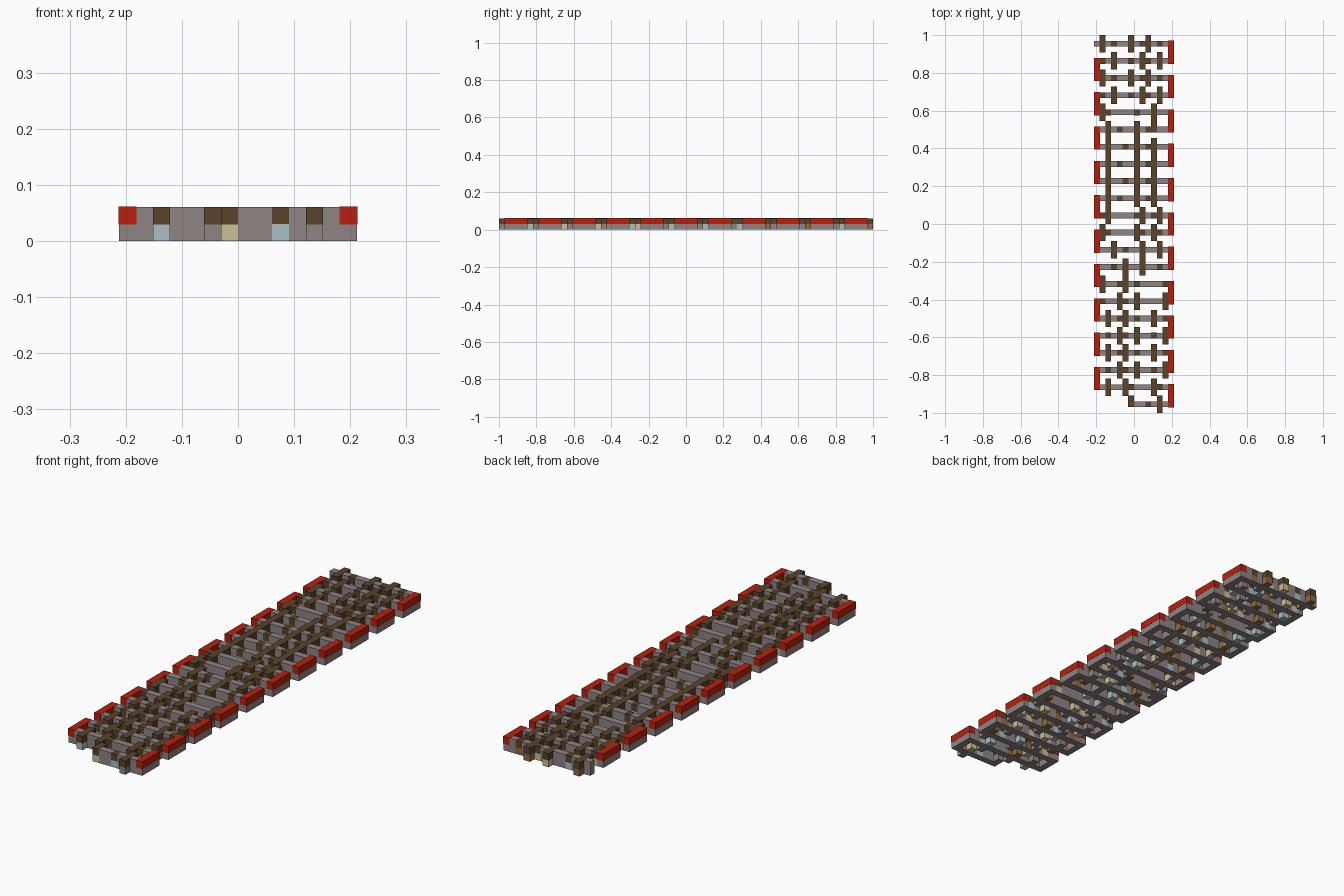
import bpy, bmesh
from mathutils import Matrix, Vector

if "Cube" in bpy.data.objects:
    bpy.data.objects.remove(bpy.data.objects["Cube"])

U = 1 / 33            # one grid cell
BARS = 22
EPS = 0.0008          # keeps overlapping faces apart


def material(name, rgb):
    lin = [((c / 255 + 0.055) / 1.055) ** 2.4 for c in rgb] + [1.0]
    m = bpy.data.materials.new(name)
    m.use_nodes = True
    m.diffuse_color = lin
    m.node_tree.nodes["Principled BSDF"].inputs["Base Color"].default_value = lin
    return m


MATS = {
    "grey": material("warm grey", (143, 132, 132)),
    "red": material("red", (184, 32, 14)),
    "brown": material("dark brown", (90, 67, 43)),
    "b": material("pale blue", (170, 192, 198)),
    "t": material("tan", (206, 191, 155)),
    "o": material("ochre brown", (143, 108, 66)),
}


class Part:
    """A set of boxes on the cell grid that share one colour."""

    def __init__(self, name, mat):
        self.name, self.mat, self.bm = name, mat, bmesh.new()

    def box(self, cols, rows, levels, grow=0.0):
        # inclusive cell ranges; rows count from the back to the front
        lo = Vector((cols[0] - 7, 33 - rows[1] - 1, levels[0])) * U
        hi = Vector((cols[1] - 6, 33 - rows[0], levels[1] + 1)) * U
        size = hi - lo + Vector((grow, grow, grow)) * 2
        mat = Matrix.Translation((lo + hi) / 2) @ Matrix.Diagonal((*size, 1))
        bmesh.ops.create_cube(self.bm, size=1, matrix=mat)

    def finish(self):
        mesh = bpy.data.meshes.new(self.name)
        self.bm.to_mesh(mesh)
        self.bm.free()
        mesh.materials.append(MATS[self.mat])
        obj = bpy.data.objects.new(self.name, mesh)
        bpy.context.collection.objects.link(obj)


def bar_row(i):
    return 1 + 3 * i


bars = Part("cross_bars", "grey")
sides = Part("side_links", "grey")
caps = Part("side_caps", "red")
strips = Part("top_strips", "brown")
inlays = Part("bar_inlays", "brown")
plain_feet = Part("grey_feet", "grey")
feet = {c: Part(n + "_feet", c)
        for c, n in (("b", "blue"), ("t", "tan"), ("o", "ochre"))}

# Winding path: bars joined at alternating ends, red on top of each link
for i in range(BARS):
    r = bar_row(i)
    bars.box((6 if i == BARS - 1 else 0, 13), (r, r), (0, 1))
    if i < BARS - 1:
        c = 13 if i % 2 == 0 else 0
        sides.box((c, c), (r + 1, r + 2), (0, 0))
        caps.box((c, c), (r, r + 3), (1, 1), EPS)

# Columns of the short strips that cross each bar
A, B, C, D = (1, 6, 9), (3, 8, 11), (4, 7, 12), (2, 5, 10)
crossings = [A, B, A, B, (1,), (), (), (), (), (),
             (2, 8, 11), (1, 7, 10), (3, 11), (), (1,),
             C, D, C, D, C, D, (6, 11)]
# Strips that run over several bars: column, first bar, last bar
long_strips = [(10, 4, 5), (2, 5, 9), (7, 5, 9), (10, 6, 9),
               (8, 12, 13), (5, 13, 14)]
runs = [(c, i, i) for i, cols in enumerate(crossings) for c in cols] + long_strips
end_on_bar = {(6, BARS - 1), (10, 5)}

taken = [set() for _ in range(BARS)]
for c, first, last in runs:
    front = bar_row(last) + (0 if (c, last) in end_on_bar else 1)
    strips.box((c, c), (bar_row(first) - 1, front), (1, 1), EPS / 2)
    for i in range(first, last + 1):
        taken[i].add(c)

# Two feet under each crossing: a coloured one and a grey one
right_feet = "obtoboobtbtbotbotbtobt"
cycle = "tob"
for i, cols in enumerate(taken):
    r = bar_row(i)
    for k, c in enumerate(sorted(cols, reverse=True)):
        key = right_feet[i] if k == 0 else cycle[(2 * i + k - 1) % 3]
        back = r - 1
        front = r if (c, i) in end_on_bar else r + 1
        if i >= 14:
            colour_in_front = c == min(cols)
        else:
            colour_in_front = k == 0 and i not in (0, 6)
        near, far = (front, back) if colour_in_front else (back, front)
        feet[key].box((c, c), (near, near), (0.02, 0), EPS / 4)
        plain_feet.box((c, c), (far, far), (0, 0))

# Two-tone inlays set flush in each bar, at the columns of its neighbour
for i in range(BARS):
    r = bar_row(i)
    if i == BARS - 1:
        spare = {9}
    elif 5 <= i <= 9:
        spare = {5 - i % 2, 9}
    else:
        spare = taken[i + 1 if i % 2 == 0 else i - 1] - taken[i]
    for k, c in enumerate(sorted(spare)):
        inlays.box((c, c), (r, r), (1, 1), EPS / 4)
        feet[cycle[(i + k + 2) % 3 if i < BARS - 1 else 2]].box(
            (c, c), (r, r), (0.02, 0), EPS / 4)

for part in (bars, sides, caps, strips, inlays, plain_feet, *feet.values()):
    part.finish()
